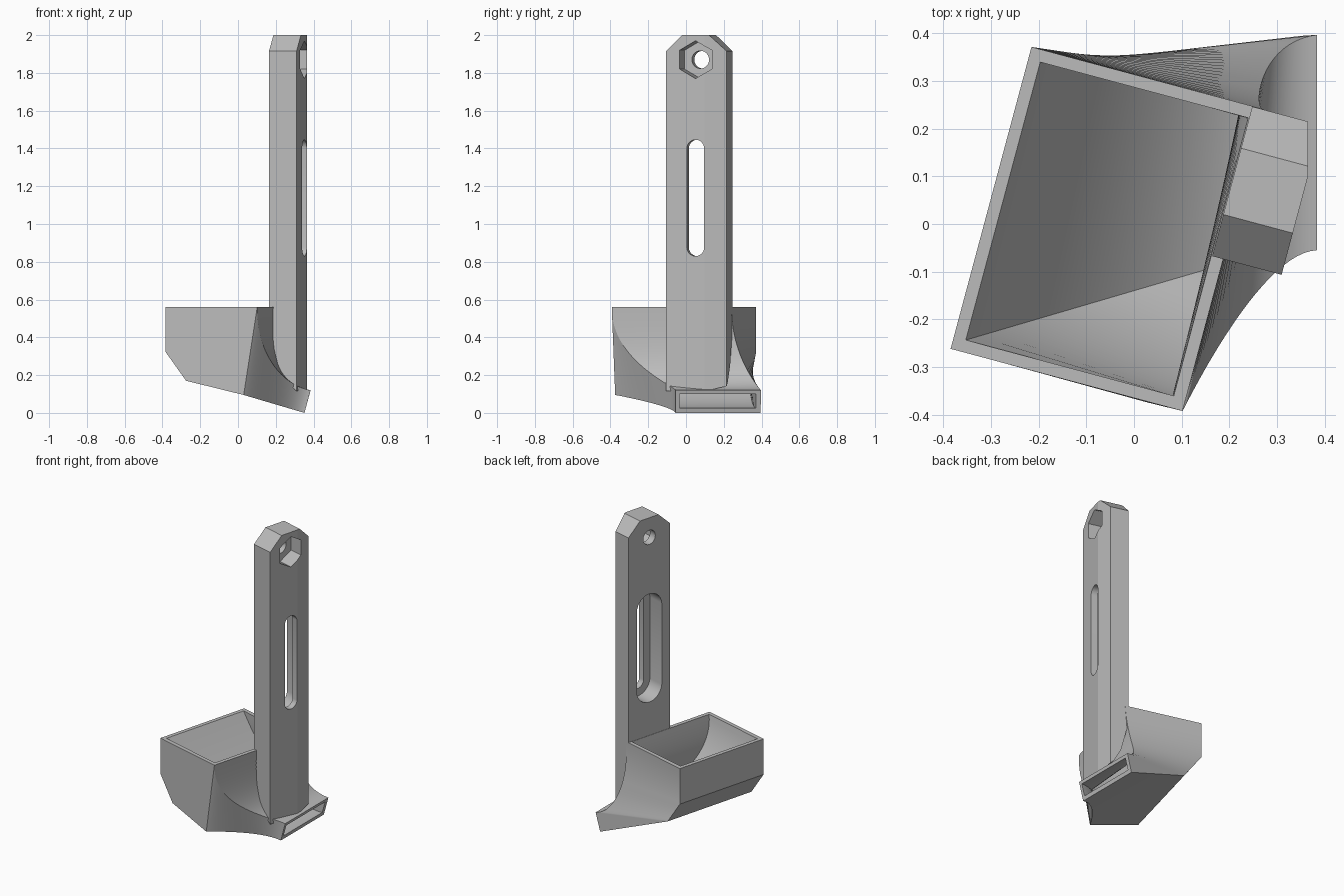
import bpy, bmesh
from math import radians, sin, cos, pi
from mathutils import Vector as V
from mathutils.geometry import interpolate_bezier

if "Cube" in bpy.data.objects:
    bpy.data.objects.remove(bpy.data.objects["Cube"])

grey = bpy.data.materials.new("plain_grey")
grey.use_nodes = True
grey.diffuse_color = (0.5, 0.5, 0.5, 1)
grey.node_tree.nodes["Principled BSDF"].inputs["Base Color"].default_value = (0.5, 0.5, 0.5, 1)

TURN = radians(15)
C, S = cos(TURN), sin(TURN)
LONG, WIDE, TOP, WALL = 0.504, 0.656, 0.56, 0.026


def place(u, v, z):
    """Turned frame of the box and post to world space."""
    return V((-0.385 + C * u + S * v, -0.262 - S * u + C * v, z))


def finish(name, bm):
    bmesh.ops.remove_doubles(bm, verts=bm.verts, dist=1e-5)
    bmesh.ops.recalc_face_normals(bm, faces=bm.faces)
    mesh = bpy.data.meshes.new(name)
    bm.to_mesh(mesh)
    bm.free()
    mesh.materials.append(grey)
    obj = bpy.data.objects.new(name, mesh)
    bpy.context.collection.objects.link(obj)
    return obj


def select(obj):
    bpy.ops.object.select_all(action="DESELECT")
    obj.select_set(True)
    bpy.context.view_layer.objects.active = obj


def prism(name, lower, upper):
    """Solid between two matching outlines."""
    bm = bmesh.new()
    a = [bm.verts.new(p) for p in lower]
    b = [bm.verts.new(p) for p in upper]
    bm.faces.new(a)
    bm.faces.new(b[::-1])
    for i in range(len(a)):
        j = (i + 1) % len(a)
        bm.faces.new((a[i], b[i], b[j], a[j]))
    return finish(name, bm)


# Hopper: guide curves running from the box to the spout
N = 28
steps = [i / (N - 1) for i in range(N)]


def bezier(*pts):
    return interpolate_bezier(*[V(p) for p in pts], N)


front_crease = bezier(place(LONG, 0, TOP), (.10, -.40, .28), (.26, -.06, .14), (.384, -.055, .12))
back_crease = bezier(place(LONG, WIDE, TOP), (.25, .24, .30), (.26, .38, .14), (.384, .397, .12))
front_base = bezier((.03, -.375, .095), (.11, -.25, .071), (.25, -.07, .03), (.352, -.055, 0))

# Left wall with its lower chamfer, sampled at matching heights
left_front, left_back = [], []
for p in back_crease:
    z = TOP - 0.39 * (TOP - p.z) / 0.44
    if abs(z - 0.325) < 0.015:
        z = 0.325
    u = max(0, 0.325 - z) * 0.735
    left_front.append(place(u, 0, z))
    left_back.append(place(u, WIDE, z))
back_base = [left_back[-1].lerp(V((.352, .395, 0)), t) for t in steps]

# Cavity: rings from the open top down to the slit
slit = [V((.358, -.035, .025)), V((.379, -.035, .1)), V((.379, .37, .1)), V((.358, .37, .025))]
inner = [place(WALL, WALL, TOP), place(LONG - WALL, WALL, TOP),
         place(LONG - WALL, WIDE - WALL, TOP), place(WALL, WIDE - WALL, TOP)]
rings = []
for i, t in enumerate(steps):
    bow = 4 * t * (1 - t)
    ring = []
    for k in range(4):
        if k in (0, 3):
            p = inner[k].lerp(slit[k], t)
            p.z = slit[k].z + (TOP - slit[k].z) * (1 - t) ** 1.8
            if k == 3:
                p.y -= 0.02 * bow
        else:
            rail = front_crease if k == 1 else back_crease
            off = (inner[k] - rail[0]).lerp(slit[k] - rail[-1], t)
            p = rail[i] + off + V((-0.018, 0, -0.018)) * bow
        ring.append(p)
    rings.append(ring)

bm = bmesh.new()


def face(*pts):
    bm.faces.new([bm.verts.new(p) for p in pts])


def strip(a, b):
    for i in range(len(a) - 1):
        face(a[i], a[i + 1], b[i + 1], b[i])


strip(front_crease, back_crease)       # sweeping upper surface
strip(front_base, front_crease)        # front side of the spout
strip(left_back, back_crease)          # flared back
strip(left_front, left_back)           # left wall and chamfer
strip(front_base, back_base)           # underside
face(left_front[-1], front_base[0], left_back[-1])
face(*left_front, front_base[0], front_crease[0])
for a, b in zip(back_base, back_base[1:]):
    face(a, b, back_crease[-1])
for k in range(4):
    strip([r[k] for r in rings], [r[(k + 1) % 4] for r in rings])
outer_top = [left_front[0], front_crease[0], back_crease[0], left_back[0]]
outer_end = [front_base[-1], front_crease[-1], back_crease[-1], back_base[-1]]
for outer, ring in ((outer_top, rings[0]), (outer_end, rings[-1])):
    strip(outer + outer[:1], ring + ring[:1])
hopper = finish("hopper", bm)

# Post: side profile with a foot that follows the sweep
V0, V1 = 0.33, 0.655
MID = (V0 + V1) / 2
profile = [(.48, 2), (.48, .45), (.53, .25), (.58, .16), (.631, .115), (.631, 2)]
post = prism("post", [place(u, V0, z) for u, z in profile], [place(u, V1, z) for u, z in profile])

# Trim the top corners and the outer corner
bm = bmesh.new()
bm.from_mesh(post.data)
side = V((S, C, 0))
cuts = [(place(.5, V0, 1.915), V((0, 0, 1)) - side * 0.94),
        (place(.5, V1, 1.915), V((0, 0, 1)) + side * 0.94),
        (V((.365, 0, 0)), V((1, 0, 0)))]
for point, normal in cuts:
    res = bmesh.ops.bisect_plane(bm, geom=bm.verts[:] + bm.edges[:] + bm.faces[:],
                                 plane_co=point, plane_no=normal, clear_outer=True)
    edges = [e for e in res["geom_cut"] if isinstance(e, bmesh.types.BMEdge)]
    bmesh.ops.holes_fill(bm, edges=edges)
bmesh.ops.recalc_face_normals(bm, faces=bm.faces)
bm.to_mesh(post.data)
bm.free()


def ring_outline(radius, count, z, stretch=0):
    """Polygon in the post's face; stretch pulls it into a slot."""
    pts = []
    for i in range(count):
        a = 2 * pi * (i + 0.5 * (stretch > 0)) / count
        pts.append((MID + radius * sin(a), z + radius * cos(a) + (stretch if cos(a) > 0 else -stretch)))
    return pts


def cut(outline, u0, u1):
    tool = prism("cutter", [place(u0, v, z) for v, z in outline], [place(u1, v, z) for v, z in outline])
    tool.hide_render = True
    mod = post.modifiers.new("cut", "BOOLEAN")
    mod.operation, mod.solver, mod.object = "DIFFERENCE", "EXACT", tool
    select(post)
    bpy.ops.object.modifier_apply(modifier=mod.name)
    bpy.data.objects.remove(tool)


cut(ring_outline(.048, 32, 1.138, .26), .4, .7)    # narrow slot
cut(ring_outline(.098, 32, 1.138, .26), .4, .59)   # wide slot recess
cut(ring_outline(.1, 6, 1.87), .53, .7)            # hexagonal pocket
cut(ring_outline(.047, 32, 1.87), .4, .7)          # round hole

for obj in (hopper, post):
    select(obj)
    bpy.ops.object.shade_smooth_by_angle(angle=radians(14 if obj is post else 25))
